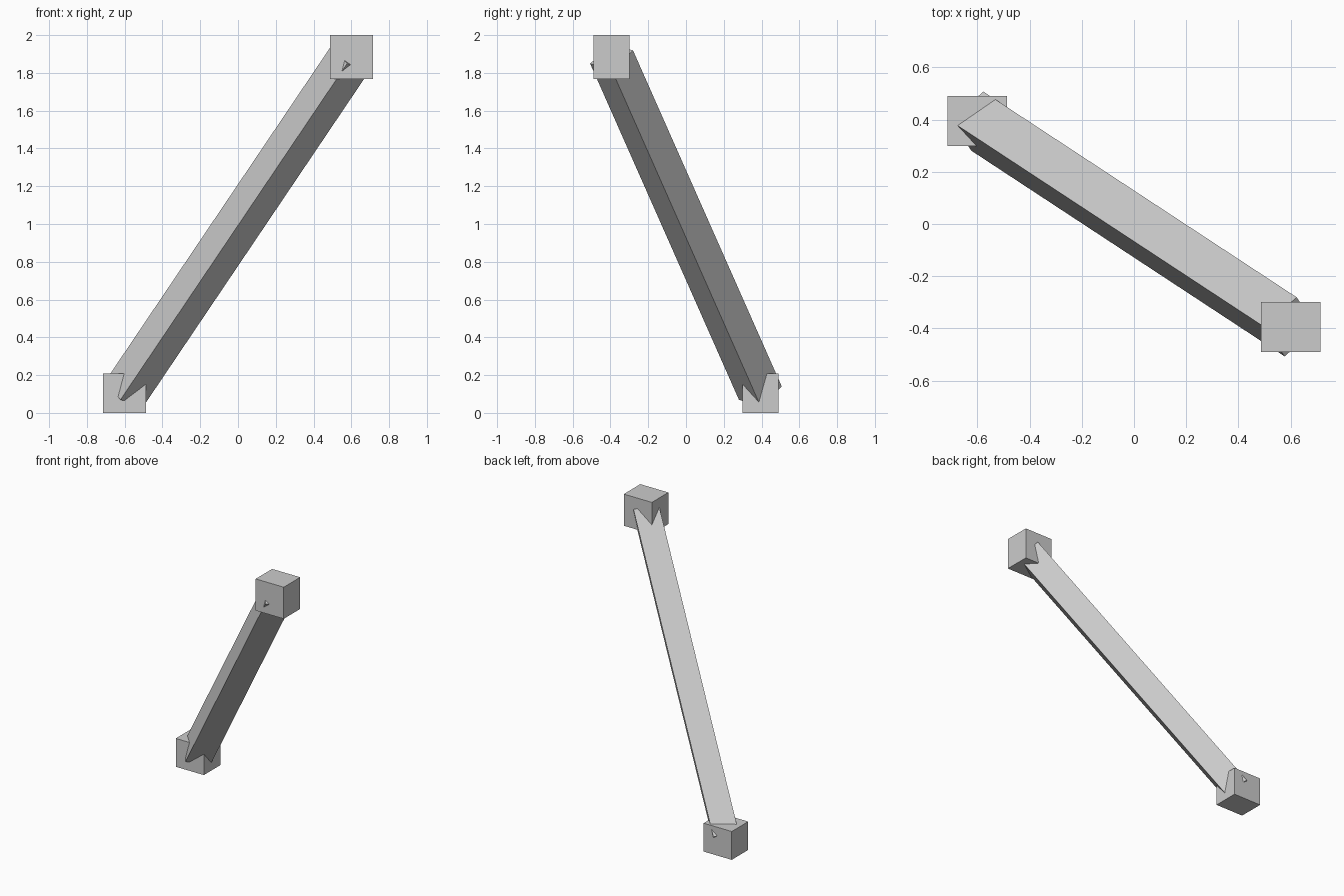
import bpy
from mathutils import Matrix, Vector

old = bpy.data.objects.get("Cube")
if old:
    bpy.data.objects.remove(old, do_unlink=True)

# Single light grey finish
grey = bpy.data.materials.new("light_grey")
grey.use_nodes = True
colour = (0.6, 0.6, 0.6, 1)
grey.diffuse_color = colour
grey.node_tree.nodes["Principled BSDF"].inputs["Base Color"].default_value = colour


def box(name, centre, size, rotation=Matrix.Identity(3)):
    bpy.ops.mesh.primitive_cube_add(size=1)
    obj = bpy.context.object
    obj.name = name
    obj.data.transform(Matrix.LocRotScale(centre, rotation, Vector(size)))
    obj.data.materials.append(grey)
    return obj


# End blocks
low = Vector((-0.6, 0.394, 0.104))
high = Vector((0.6, -0.394, 1.884))
box("lower_block", low, (0.228, 0.191, 0.208))
box("upper_block", high, (0.228, 0.191, 0.232))

# Square beam running between the block centres, rolled about its axis
axis = (high - low).normalized()
side = Vector((0.1235, 0.114, -0.032))
side = (side - axis * side.dot(axis)).normalized()
turn = Matrix((side, axis.cross(side), axis)).transposed()
box("diagonal_beam", (low + high) / 2, (0.171, 0.171, (high - low).length), turn)
